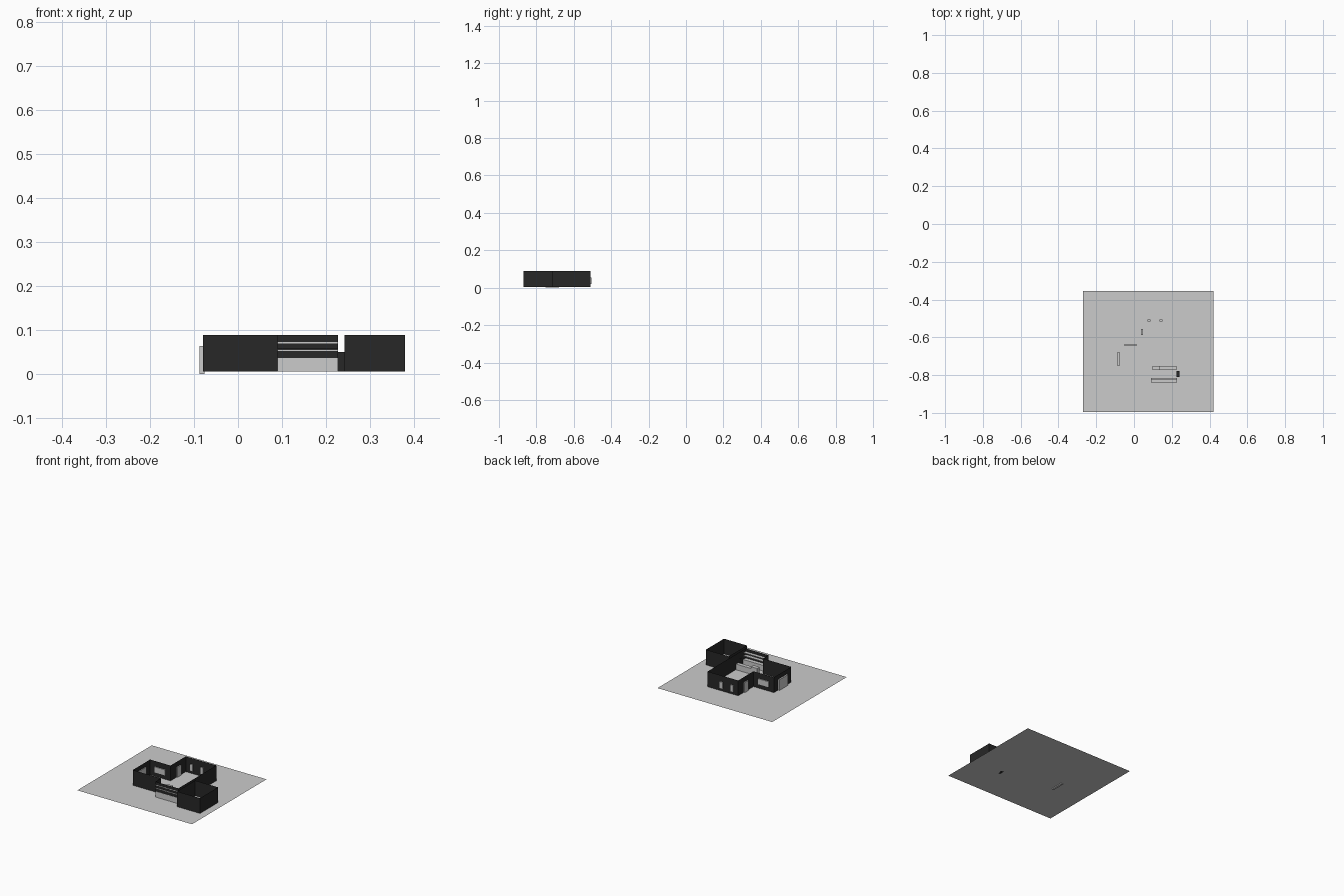
import bpy, bmesh

if "Cube" in bpy.data.objects:
    bpy.data.objects.remove(bpy.data.objects["Cube"])

FLOOR, TOP = 0.005, 0.088

dark = bpy.data.materials.new("dark_wall")
dark.diffuse_color = (0.02, 0.02, 0.02, 1)
dark.use_nodes = True
dark.node_tree.nodes["Principled BSDF"].inputs["Base Color"].default_value = dark.diffuse_color


def finish(name, bm, mat=None):
    me = bpy.data.meshes.new(name)
    bm.to_mesh(me)
    bm.free()
    ob = bpy.data.objects.new(name, me)
    bpy.context.collection.objects.link(ob)
    if mat:
        me.materials.append(mat)
    return ob


def wall(name, path, z0=FLOOR, z1=TOP, closed=False):
    """Paper-thin wall raised from a plan outline."""
    bm = bmesh.new()
    low = [bm.verts.new((x, y, z0)) for x, y in path]
    high = [bm.verts.new((x, y, z1)) for x, y in path]
    n = len(path)
    for i in range(n if closed else n - 1):
        j = (i + 1) % n
        bm.faces.new((low[i], low[j], high[j], high[i]))
    return finish(name, bm, dark)


def box(name, x, y, z, mat=None):
    bm = bmesh.new()
    bmesh.ops.create_cube(bm, size=1)
    for v in bm.verts:
        v.co = [r[0] if c < 0 else r[1] for c, r in zip(v.co, (x, y, z))]
    return finish(name, bm, mat)


# ground sheet
bm = bmesh.new()
bm.faces.new([bm.verts.new((x, y, FLOOR)) for x, y in
              ((-0.27, -0.995), (0.42, -0.995), (0.42, -0.355), (-0.27, -0.355))])
finish("ground", bm)

# main house shell, open at the kitchen bay in front
wall("house_walls", [(0.09, -0.837), (0.09, -0.79), (-0.08, -0.79), (-0.08, -0.641),
                     (0.043, -0.641), (0.043, -0.51), (0.227, -0.51), (0.227, -0.837)])

# separate room on the right
wall("side_room_walls", [(0.242, -0.869), (0.38, -0.869), (0.38, -0.714), (0.242, -0.714)],
     closed=True)

# passage between house and side room
box("passage", (0.226, 0.242), (-0.81, -0.779), (FLOOR, 0.05), dark)

# doors and windows set through the walls
box("west_door", (-0.088, -0.076), (-0.752, -0.678), (0.0, 0.063))
box("wing_door", (0.037, 0.048), (-0.588, -0.556), (FLOOR, 0.06))
box("wide_window", (-0.05, 0.013), (-0.646, -0.636), (0.028, 0.058))
for i, x in enumerate((0.071, 0.135)):
    box(f"back_window_{i + 1}", (x, x + 0.016), (-0.515, -0.505), (0.02, 0.055))

# kitchen bay: low counter, wall strips and narrow shelves between them
box("front_counter", (0.09, 0.227), (-0.838, -0.816), (FLOOR, 0.036))
for i, (z0, z1) in enumerate(((0.036, 0.052), (0.056, 0.069), (0.072, TOP))):
    wall(f"bay_strip_{i + 1}", [(0.09, -0.837), (0.227, -0.837)], z0, z1)
for i, z in enumerate((0.052, 0.069)):
    box(f"bay_shelf_{i + 1}", (0.09, 0.227), (-0.838, -0.82), (z, z + 0.003))

# island counter with raised end unit
box("island_counter", (0.098, 0.225), (-0.773, -0.752), (FLOOR, 0.036))
box("island_unit", (0.098, 0.135), (-0.773, -0.752), (0.036, 0.046))
